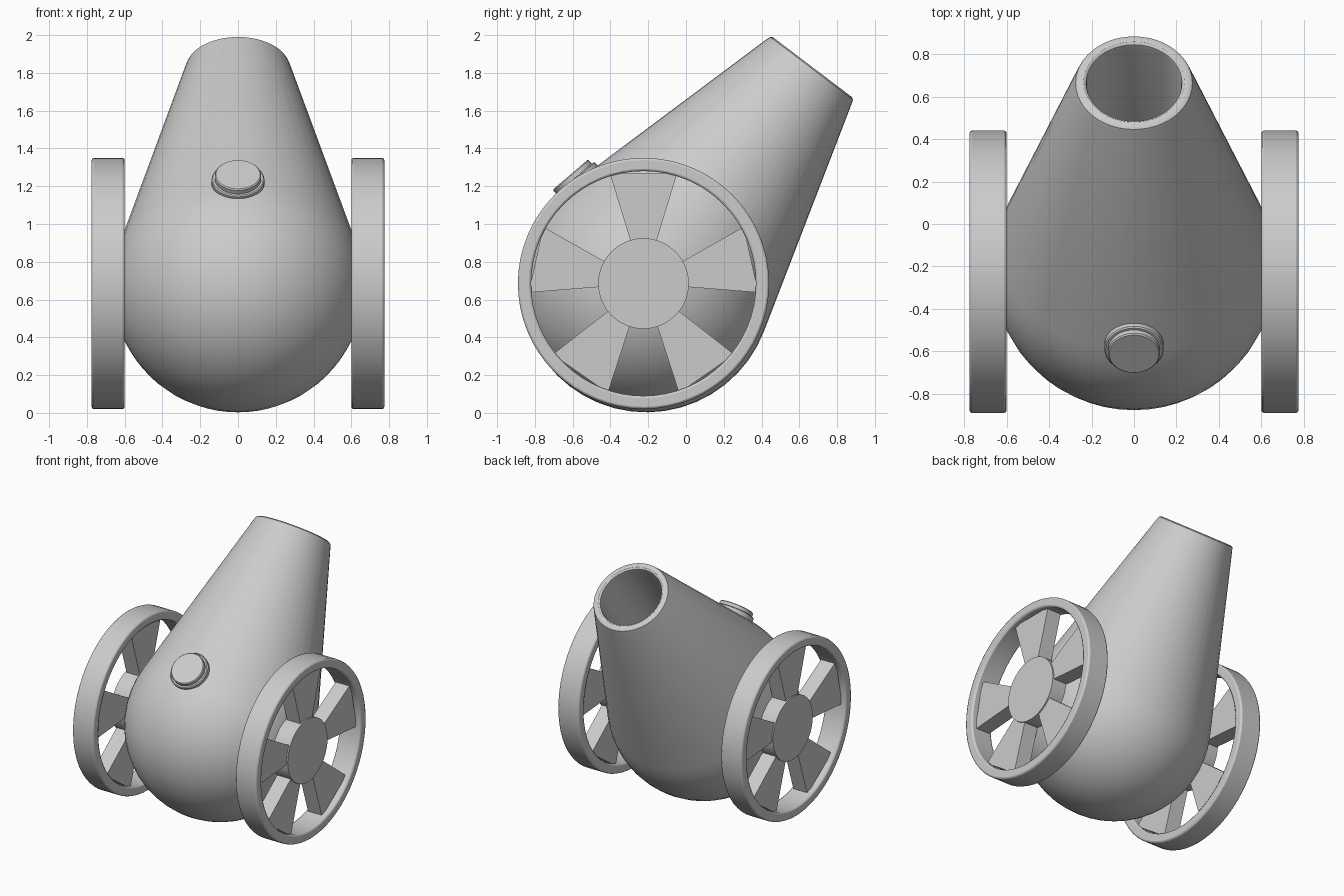
import bpy, bmesh, math
from math import sin, cos, radians
from mathutils import Matrix, Vector

if "Cube" in bpy.data.objects:
    bpy.data.objects.remove(bpy.data.objects["Cube"])

WHEEL_Y, WHEEL_Z = -0.225, 0.685


def finish(name, bm, mirror=False, bevel=0.0):
    bmesh.ops.remove_doubles(bm, verts=bm.verts, dist=1e-5)
    bmesh.ops.recalc_face_normals(bm, faces=bm.faces)
    mesh = bpy.data.meshes.new(name)
    bm.to_mesh(mesh)
    bm.free()
    ob = bpy.data.objects.new(name, mesh)
    bpy.context.collection.objects.link(ob)
    bpy.ops.object.select_all(action='DESELECT')
    bpy.context.view_layer.objects.active = ob
    ob.select_set(True)
    bpy.ops.object.shade_smooth_by_angle(angle=radians(32))
    if bevel:
        mod = ob.modifiers.new("soft_edges", 'BEVEL')
        mod.width, mod.segments = bevel, 2
        mod.limit_method, mod.angle_limit = 'ANGLE', radians(40)
    if mirror:
        ob.modifiers.new("other_side", 'MIRROR')
    return ob


def lathe(name, profile, matrix, steps=48, closed=False, **kw):
    """Spin (radius, height) points round local z, then place by matrix."""
    bm = bmesh.new()
    vs = [bm.verts.new((r, 0, h)) for r, h in profile]
    es = [bm.edges.new(p) for p in zip(vs, vs[1:])]
    if closed:
        es.append(bm.edges.new((vs[-1], vs[0])))
    bmesh.ops.spin(bm, geom=vs + es, cent=(0, 0, 0), axis=(0, 0, 1),
                   angle=2 * math.pi, steps=steps, use_duplicate=False)
    bmesh.ops.transform(bm, matrix=matrix, verts=bm.verts)
    return finish(name, bm, **kw)


def aim(centre, direction):
    turn = Vector(direction).to_track_quat('Z', 'Y').to_matrix().to_4x4()
    return Matrix.Translation(centre) @ turn


# Barrel: round breech running tangentially into a tapered, hollow tube
R, L, taper = 0.667, 1.456, radians(16.2)
profile = [(R * cos(a), R * sin(a)) for a in
           [radians(-90) + (taper + radians(90)) * i / 14 for i in range(15)]]
profile[0] = (0, -R)
profile += [(0.283, L - 0.03), (0.275, L - 0.008), (0.262, L), (0.238, L),
            (0.226, L - 0.008), (0.222, L - 0.03), (0.222, 0.45), (0, 0.45)]
lathe("barrel", profile, aim((0, -0.21, 0.67), (0, 0.604, 0.797)))

# Fuse cap: narrow disc on a wider collar
knob = aim((0, -0.612, 1.262), (0, -0.65, 0.76))
lathe("fuse_cap", [(0, 0), (0.117, 0), (0.123, -0.006), (0.123, -0.03),
                   (0.134, -0.03), (0.14, -0.036), (0.14, -0.07),
                   (0.12, -0.12), (0, -0.12)], knob, steps=32)

# Wheel rims and hubs, mirrored to the left side
axle = aim((0, WHEEL_Y, WHEEL_Z), (1, 0, 0))
lathe("wheel_rims", [(0.665, 0.6), (0.665, 0.775), (0.595, 0.775), (0.595, 0.6)],
      axle, steps=64, closed=True, mirror=True, bevel=0.012)
lathe("wheel_hubs", [(0, 0.745), (0.24, 0.745), (0.24, 0.6), (0, 0.6)],
      axle, steps=40, mirror=True)

# Five wedge spokes per wheel
bm = bmesh.new()
for centre in (90, 12.5, 167.5, 235, 305):
    corners = []
    for r, d in ((0.2, -17), (0.61, -17), (0.61, 17), (0.2, 17)):
        a = radians(centre + d)
        corners.append(bm.verts.new((0.62, WHEEL_Y + r * cos(a), WHEEL_Z + r * sin(a))))
    face = bm.faces.new(corners)
    out = bmesh.ops.extrude_face_region(bm, geom=[face])
    top = [v for v in out["geom"] if isinstance(v, bmesh.types.BMVert)]
    bmesh.ops.translate(bm, vec=(0.115, 0, 0), verts=top)
finish("wheel_spokes", bm, mirror=True)
